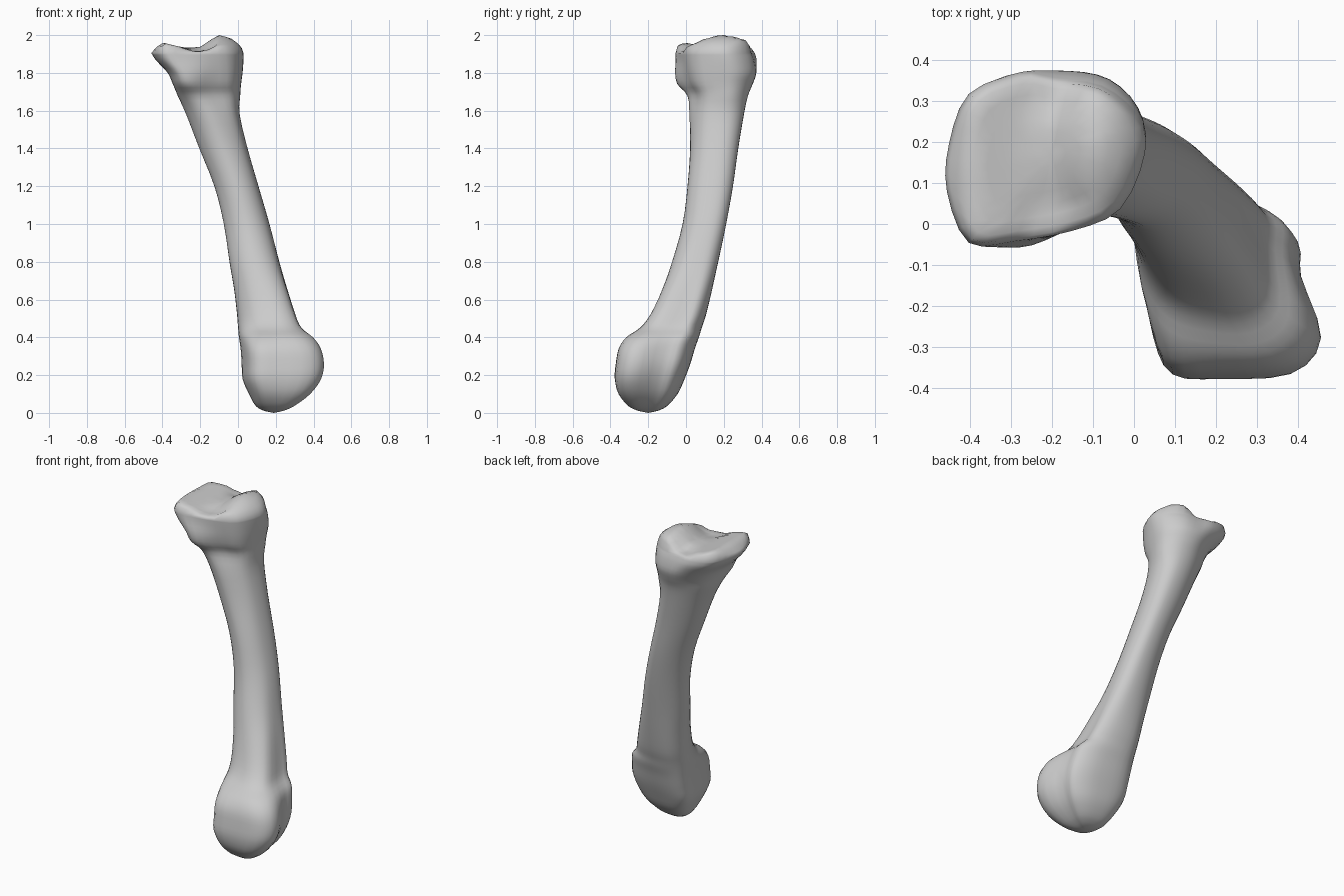
import bpy, bmesh

# Unit outlines (0..1 of each section's bounding box), anticlockwise from the right side
DISTAL = [(.89, .62), (.875, .82), (.7, .95), (.45, 1), (.2, 1), (.05, .92),
          (.01, .72), (.07, .28), (.18, .04), (.45, .01), (.84, .04), (1, .25)]
LOWER = [(.96, .57), (.96, .78), (.78, .92), (.5, .98), (.22, .96), (.06, .83),
         (0, .62), (.07, .35), (.25, .13), (.5, .03), (.77, .01), (.96, .16)]
SHAFT = [(1, .55), (.97, .8), (.81, .96), (.55, .98), (.3, .9), (.1, .74),
         (0, .5), (.06, .27), (.25, .08), (.5, 0), (.75, .07), (.93, .26)]
COLLAR = [(1, .6), (.97, .8), (.8, .95), (.56, 1), (.34, .94), (.12, .77),
          (.01, .5), (.02, .22), (.12, .03), (.29, 0), (.58, .14), (.88, .27)]
HEAD = [(1, .54), (.96, .76), (.78, .93), (.54, .97), (.36, 1), (.11, .885),
        (.01, .59), (0, .31), (.11, .01), (.34, .02), (.63, .08), (.876, .21)]
SHAPES = [DISTAL, LOWER, SHAFT, COLLAR, HEAD]

# Sections: z, x min, x max, y min, y max, outline (index into SHAPES, blended)
SECTIONS = [
    (.01, .14, .24, -.25, -.15, .9), (.035, .095, .30, -.305, -.10, .6),
    (.10, .055, .385, -.36, -.045, .2), (.18, .02, .44, -.38, -.01, 0),
    (.26, .015, .455, -.375, .02, 0), (.34, .01, .44, -.36, .045, .1),
    (.40, .003, .405, -.32, .07, .5), (.45, 0, .345, -.245, .088, .9),
    (.52, -.005, .312, -.19, .112, 1.1), (.65, -.02, .268, -.13, .143, 1.4),
    (.8, -.045, .22, -.075, .175, 1.8), (1, -.075, .166, -.018, .216, 2),
    (1.2, -.125, .108, .008, .252, 2), (1.4, -.205, .05, .022, .28, 2.1),
    (1.58, -.275, .008, .018, .31, 2.3), (1.68, -.32, .01, .008, .33, 2.75),
    (1.74, -.345, .014, -.042, .353, 3), (1.80, -.372, .022, -.055, .376, 3.3),
    (1.865, -.43, .027, -.052, .376, 3.8), (1.905, -.455, .027, -.05, .364, 4),
]


def spline(p0, p1, p2, p3, t):
    return tuple(.5 * (2 * b + (c - a) * t + (2 * a - 5 * b + 4 * c - d) * t * t
                 + (3 * b - a - 3 * c + d) * t ** 3)
                 for a, b, c, d in zip(p0, p1, p2, p3))


def section_ring(sec):
    z, x0, x1, y0, y1, k = sec
    i = min(int(k), len(SHAPES) - 2)
    f = k - i
    pts = []
    for a, b in zip(SHAPES[i], SHAPES[i + 1]):
        u, v = a[0] + (b[0] - a[0]) * f, a[1] + (b[1] - a[1]) * f
        pts.append((x0 + u * (x1 - x0), y0 + v * (y1 - y0), z))
    n = len(pts)
    return [spline(pts[j - 1], pts[j], pts[(j + 1) % n], pts[(j + 2) % n], t / 3)
            for j in range(n) for t in range(3)]


# Saddle-shaped joint surface on the head
PROFILE = [(-.5, 1.91), (-.44, 1.932), (-.395, 1.96), (-.34, 1.945), (-.27, 1.932),
           (-.2, 1.938), (-.15, 1.972), (-.1, 2.0), (-.04, 1.985), (.0, 1.955), (.06, 1.92)]


def saddle(x, y):
    for (xa, za), (xb, zb) in zip(PROFILE, PROFILE[1:]):
        if xa <= x <= xb:
            z = za + (zb - za) * (x - xa) / (xb - xa)
            break
    ridge = max(0, min(1, (x + .3) / .15))
    # The back of the ridge carries a small notch
    notch = .03 * max(0, 1 - abs(x + .2) / .08) * max(0, min(1, (y - .25) / .08))
    fall = .042 * min(1.1, ((y - .2) / .15) ** 2)
    return max(1.915, z - ridge * fall - notch)


# Shaft, condyle and head as one smooth loft
rings = [section_ring(s) for s in SECTIONS]
loft = []
last = len(rings) - 1
for i in range(last):
    quad = [rings[max(0, min(last, i + d))] for d in (-1, 0, 1, 2)]
    for t in range(3):
        loft.append([spline(*p, t / 3) for p in zip(*quad)])
loft.append(rings[-1])

# Rim and joint surface rings, shrinking to the middle of the head
cx, cy = -.2, .17
for s in (.96, .88, .74, .6, .45, .3, .15):
    ring = []
    for x, y, z in rings[-1]:
        px, py = cx + (x - cx) * s, cy + (y - cy) * s
        ring.append((px, py, max(1.912, saddle(px, py) - (.012 if s == .96 else 0))))
    loft.append(ring)

bm = bmesh.new()
grid = [[bm.verts.new(p) for p in ring] for ring in loft]
n = len(grid[0])
for a, b in zip(grid, grid[1:]):
    for j in range(n):
        k = (j + 1) % n
        bm.faces.new((a[j], a[k], b[k], b[j]))
for ring, tip in ((grid[0], (.19, -.2, 0)), (grid[-1], (cx, cy, saddle(cx, cy)))):
    c = bm.verts.new(tip)
    for j in range(n):
        bm.faces.new((ring[j], ring[(j + 1) % n], c))
bmesh.ops.recalc_face_normals(bm, faces=bm.faces)
for f in bm.faces:
    f.smooth = True
mesh = bpy.data.meshes.new("long_bone")
bm.to_mesh(mesh)
bm.free()
bone = bpy.data.objects.new("long_bone", mesh)
bpy.context.collection.objects.link(bone)
